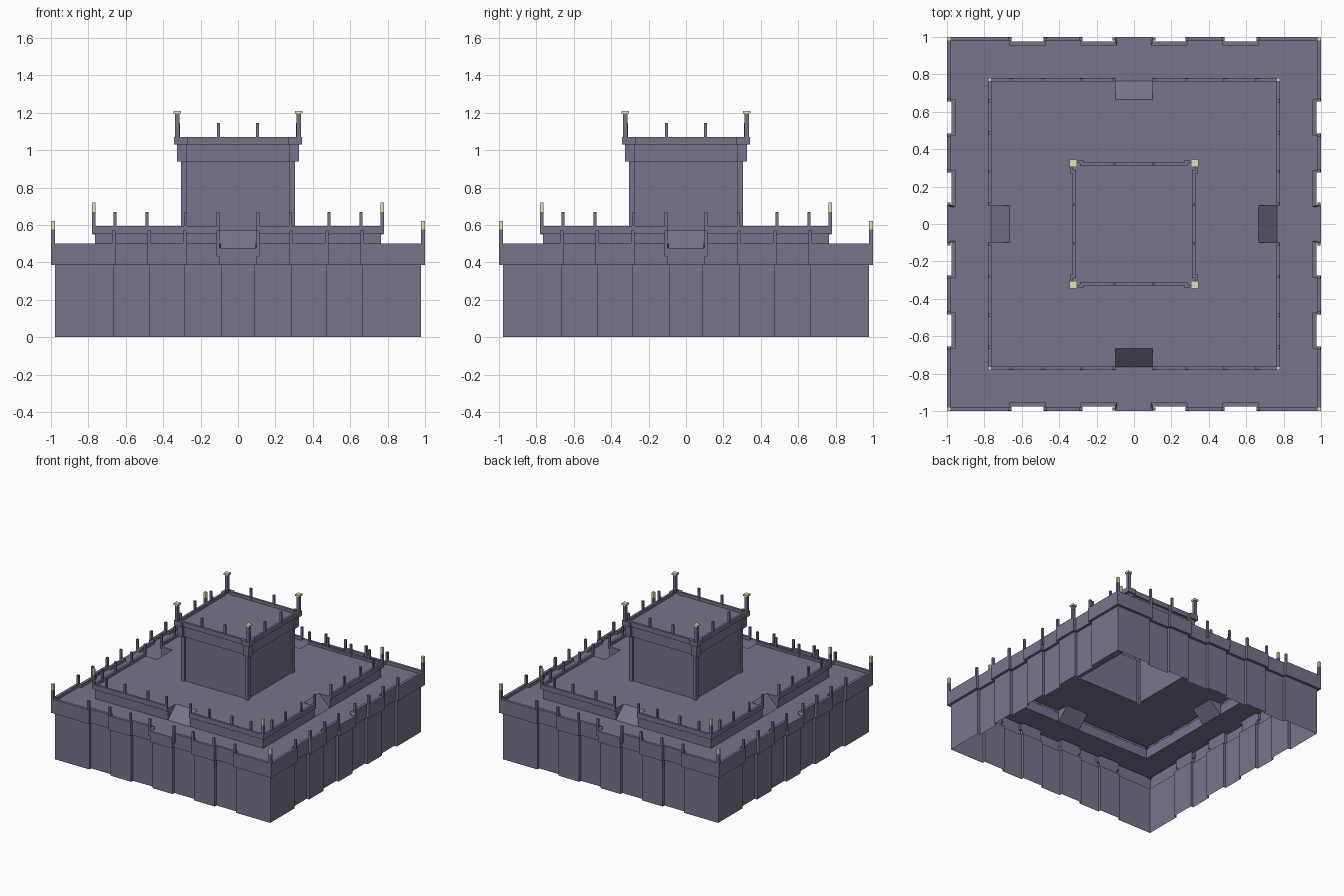
import bpy, bmesh
from mathutils import Matrix

if "Cube" in bpy.data.objects:
    bpy.data.objects.remove(bpy.data.objects["Cube"])

def material(name, col):
    m = bpy.data.materials.new(name)
    m.diffuse_color = (*col, 1)
    m.use_nodes = True
    m.node_tree.nodes["Principled BSDF"].inputs["Base Color"].default_value = m.diffuse_color
    return m

STONE = material("slate_stone", (0.185, 0.175, 0.26))
LAMP = material("pale_lamp", (0.80, 0.77, 0.42))

def finish(name, bm, mat, normals=True):
    bmesh.ops.remove_doubles(bm, verts=bm.verts, dist=1e-5)
    if normals:
        bmesh.ops.recalc_face_normals(bm, faces=bm.faces)
    me = bpy.data.meshes.new(name)
    bm.to_mesh(me)
    bm.free()
    me.materials.append(mat)
    ob = bpy.data.objects.new(name, me)
    bpy.context.collection.objects.link(ob)
    return ob

def turn(p, k):
    for _ in range(k):
        p = (-p[1], p[0], *p[2:])
    return p

def outline(out, rec, edges, d=0.0):
    """Square outline with recesses; d narrows the projecting parts."""
    side, cur = [(-out, -out)], out
    for x in [-e for e in edges] + list(reversed(edges)):
        new = rec if cur == out else out
        xx = x - d if cur == out else x + d
        if x < 0:
            xx = x - d if cur == out else x + d
        side += [(xx, -cur), (xx, -new)]
        cur = new
    return [turn(p, k) for k in range(4) for p in side]

def loft(bm, rings, closed=True):
    vs = [[bm.verts.new((*p, z)) for p in pts] for pts, z in rings]
    n = len(vs[0])
    for a, b in zip(vs, vs[1:]):
        for i in range(n if closed else n - 1):
            j = (i + 1) % n
            bm.faces.new((a[i], a[j], b[j], b[i]))
    return vs

def deck(bm, z, *loops):
    """Flat floor, first loop outer, further loops are holes."""
    es = []
    for pts in loops:
        v = [bm.verts.new((*p, z)) for p in pts]
        es += [bm.edges.new((v[i], v[(i + 1) % len(v)])) for i in range(len(v))]
    res = bmesh.ops.triangle_fill(bm, use_beauty=True, edges=es, normal=(0, 0, 1))
    faces = [g for g in res["geom"] if isinstance(g, bmesh.types.BMFace)]
    for f in faces:
        f.normal_update()
        if f.normal.z < 0:
            f.normal_flip()

def boxes(name, centres, w, z0, z1, mat):
    bm = bmesh.new()
    for x, y in centres:
        m = Matrix.Translation((x, y, (z0 + z1) / 2)) @ Matrix.Diagonal((w, w, z1 - z0, 1))
        bmesh.ops.create_cube(bm, size=1, matrix=m)
    finish(name, bm, mat)

def corners(r):
    return [turn((r, r), k) for k in range(4)]

def row(xs, r):
    return [turn((s * x, -r), k) for k in range(4) for x in xs for s in (-1, 1)]

# lower tier: buttressed wall, overhanging parapet (open at each ramp) and deck
E = [0.655, 0.483, 0.275, 0.102]
foot = outline(0.978, 0.955, E, 0.011)
band = outline(1.0, 0.977, E)
Z1, Z2, Z3, H2, G = 0.475, 0.57, 1.045, 0.765, 0.10
h2_loop = [turn(p, k) for k in range(4) for p in ((-H2, -H2), (-G, -H2), (G, -H2))]
bm = bmesh.new()
vs = loft(bm, [(foot, 0), (foot, 0.385), (band, 0.385), (band, 0.5), (foot, 0.5), (foot, Z1)])
for ring, r in ((vs[3], 1.0), (vs[4], 0.978)):
    for v in ring:
        ax, ay = abs(v.co.x), abs(v.co.y)
        if min(ax, ay) < 0.12 and max(ax, ay) > r - 0.005:
            v.co.z = Z1 + 0.001
deck(bm, Z1, foot, h2_loop)
finish("lower_tier", bm, STONE, False)

# middle tier: four corner walls with sloped ramps cut between them
tower_foot = outline(0.305, 0.291, [0.275])
RI = 0.665
bm = bmesh.new()
prof = [(H2, Z1), (H2, 0.555), (0.78, 0.555), (0.78, 0.595), (H2 - 0.003, 0.595), (H2, Z2)]
for k in range(4):
    rings = [([turn(p, k) for p in ((G, -h), (h, -h), (h, -G))], z) for h, z in prof]
    vs = loft(bm, rings, closed=False)
    for end in (0, 2):
        cap = [vs[i][end] for i in (1, 2, 3, 4, 5)]
        bm.faces.new(cap if end == 2 else cap[::-1])
    P = lambda x, y, z: bm.verts.new(turn((x, y, z), k))
    bm.faces.new([P(-G, -H2, Z1), P(G, -H2, Z1), P(G, -RI, Z2), P(-G, -RI, Z2)])
    bm.faces.new([P(-G, -H2, Z1), P(-G, -RI, Z2), P(-G, -H2, Z2)])
    bm.faces.new([P(G, -H2, Z1), P(G, -H2, Z2), P(G, -RI, Z2)])
notched = [turn(p, k) for k in range(4)
           for p in ((-H2, -H2), (-G, -H2), (-G, -RI), (G, -RI), (G, -H2))]
deck(bm, Z2, notched, tower_foot)
finish("middle_tier", bm, STONE, False)

# tower: stepped shaft with corner piers
shaft = lambda r, e: outline(r, r - 0.014, [e])
bm = bmesh.new()
a, b, c, d = shaft(0.305, 0.275), shaft(0.325, 0.275), shaft(0.343, 0.27), shaft(0.325, 0.29)
loft(bm, [(a, Z2), (a, 0.94), (b, 0.94), (b, 1.03), (c, 1.03), (c, 1.07), (d, 1.07), (d, Z3)])
deck(bm, Z3, d)
finish("tower", bm, STONE, False)

# parapet posts
boxes("lower_posts", row([0.665, 0.474, 0.285], 0.988), 0.018, 0.43, 0.57, STONE)
boxes("gate_posts", row([0.108], 0.988), 0.016, 0.43, 0.57, STONE)
boxes("middle_posts", row([0.657, 0.487, 0.28, 0.108], 0.771), 0.016, 0.55, 0.67, STONE)
boxes("tower_posts", row([0.105], 0.318), 0.016, 1.05, 1.145, STONE)

# corner posts with lamps
boxes("lower_corner_posts", corners(0.989), 0.022, 0.48, 0.575, STONE)
boxes("lower_corner_lamps", corners(0.989), 0.022, 0.575, 0.62, LAMP)
boxes("middle_corner_posts", corners(0.771), 0.018, 0.57, 0.67, STONE)
boxes("middle_corner_lamps", corners(0.771), 0.018, 0.67, 0.72, LAMP)
boxes("tower_corner_posts", corners(0.325), 0.025, 1.04, 1.195, STONE)
boxes("tower_corner_lamps", corners(0.325), 0.038, 1.195, 1.21, LAMP)
